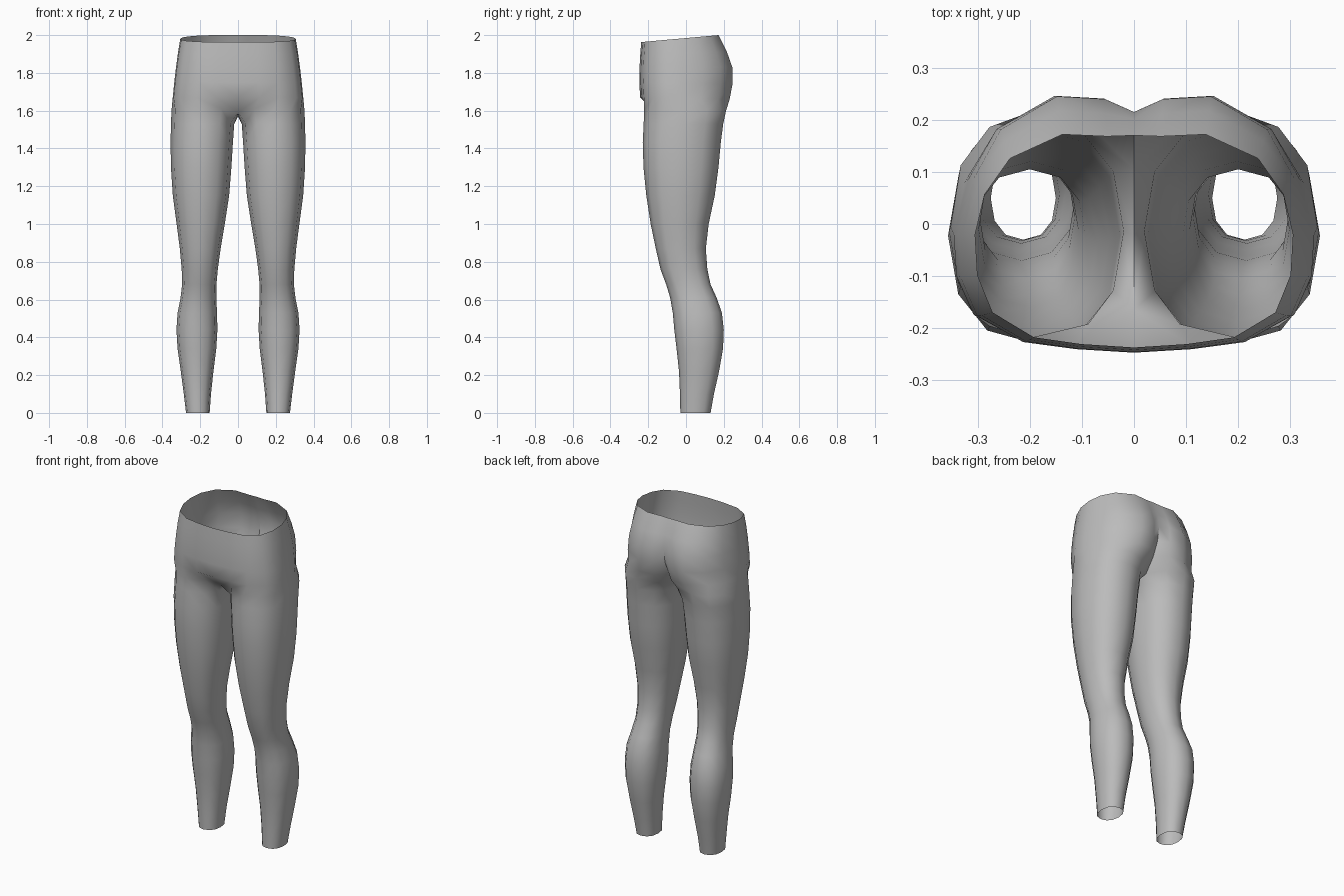
import bpy, bmesh, math

if "Cube" in bpy.data.objects:
    bpy.data.objects.remove(bpy.data.objects["Cube"])

# one fabric colour
fabric = bpy.data.materials.new("grey fabric")
fabric.diffuse_color = (0.5, 0.5, 0.5, 1)
fabric.use_nodes = True
fabric.node_tree.nodes["Principled BSDF"].inputs["Base Color"].default_value = fabric.diffuse_color

N = 12  # columns round a leg: 0 front, 3 outer, 6 back, 9 inner

# leg sections: z, inner x, outer x, front y, back y
LEG = [
    (0.00, .150, .275, -.030, .130), (0.10, .143, .287, -.032, .148),
    (0.22, .130, .303, -.037, .175), (0.34, .115, .320, -.050, .196),
    (0.44, .109, .326, -.062, .200), (0.53, .111, .320, -.070, .190),
    (0.61, .115, .304, -.084, .162), (0.68, .114, .296, -.105, .130),
    (0.76, .107, .298, -.135, .113), (0.87, .092, .308, -.160, .105),
    (1.00, .070, .325, -.187, .120), (1.15, .047, .345, -.210, .152),
    (1.30, .035, .355, -.225, .172), (1.43, .027, .357, -.229, .184),
    (1.53, .020, .355, -.224, .197),
]
# hip sections: front z, back z, half width, front y, back y, cleft depth
HIPS = [
    (1.67, 1.66, .346, -.243, .231, .065), (1.75, 1.74, .338, -.247, .246, .045),
    (1.83, 1.83, .328, -.246, .245, .030), (1.90, 1.91, .318, -.242, .217, .016),
    (1.963, 2.0, .305, -.237, .172, .002),
]
# half hip outline, front centre round to back centre (fractions)
OUTLINE = [(0, -1), (.33, -.97), (.63, -.91), (.89, -.69), (.985, -.36), (1, 0),
           (.94, .4), (.78, .76), (.45, 1), (.17, .98), (0, 1)]
HIP_COLS = [(10 + i) % N for i in range(11)]


def spow(v, p):
    return math.copysign(abs(v) ** p, v)


def leg_ring(z, xi, xo, yf, yb):
    cx, rx, cy, ry = (xi + xo) / 2, (xo - xi) / 2, (yf + yb) / 2, (yb - yf) / 2
    ring = {}
    for k in range(N):
        a = 2 * math.pi * k / N
        ring[k] = (cx + rx * spow(math.sin(a), .88), cy - ry * spow(math.cos(a), .88), z)
    return ring


def hip_ring(zf, zb, rx, yf, yb, cleft):
    ring, cy = {}, -.02
    for k, (fx, fy) in zip(HIP_COLS, OUTLINE):
        y = cy + fy * ((yb - cy) if fy > 0 else (cy - yf))
        if k == 8:
            y -= cleft
        ring[k] = (rx * fx, y, zf + (zb - zf) * (y - yf) / (yb - yf))
    return ring


# right half: leg, crotch ring, hips
bm = bmesh.new()
rings = [leg_ring(*r) for r in LEG]
crotch = leg_ring(1.60, .025, .352, -.222, .212)
crotch.update({11: (.088, -.192, 1.61), 10: (0, -.165, 1.59), 9: (0, -.02, 1.57),
               8: (0, .105, 1.58), 7: (.075, .18, 1.59)})
rings.append(crotch)
n_leg = len(rings)
rings += [hip_ring(*r) for r in HIPS]
rows = [{k: bm.verts.new(p) for k, p in r.items()} for r in rings]

for i in range(len(rows) - 1):
    lo, hi = rows[i], rows[i + 1]
    cols = range(N) if i + 1 < n_leg else HIP_COLS[:-1]
    for k in cols:
        m = (k + 1) % N
        bm.faces.new((lo[k], lo[m], hi[m], hi[k]))

mesh = bpy.data.meshes.new("leggings")
bm.to_mesh(mesh)
bm.free()
mesh.materials.append(fabric)
leggings = bpy.data.objects.new("leggings", mesh)
bpy.context.collection.objects.link(leggings)
bpy.context.view_layer.objects.active = leggings
leggings.select_set(True)

# mirrored left half, welded along the centre seam
mir = leggings.modifiers.new("mirror", 'MIRROR')
mir.use_axis[0] = True
mir.use_clip = True
mir.merge_threshold = 0.001
bpy.ops.object.modifier_apply(modifier=mir.name)
bpy.ops.object.shade_smooth_by_angle(angle=math.radians(50))
